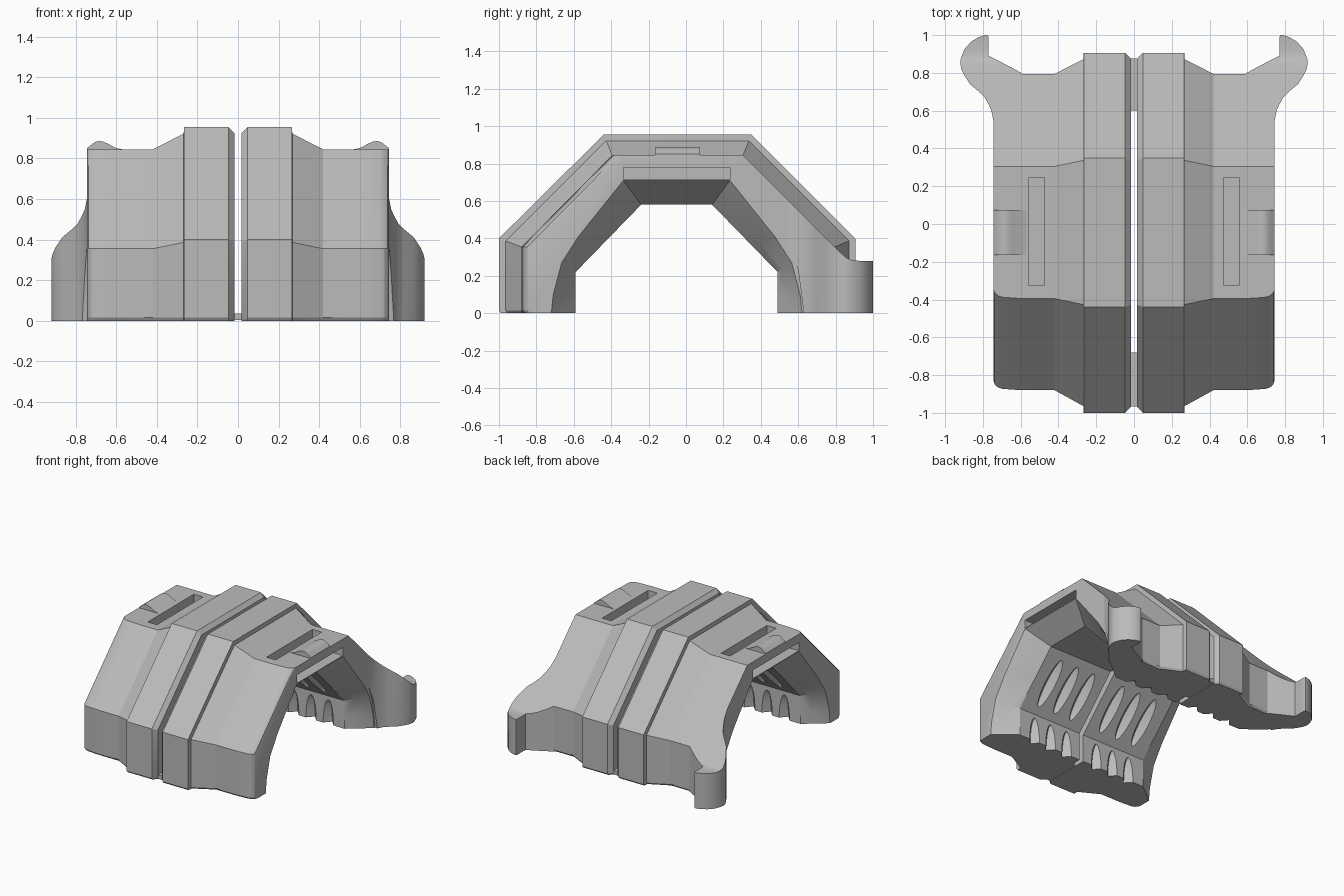
import bpy, bmesh, math
from mathutils import Vector, Matrix

cube = bpy.data.objects.get("Cube")
if cube:
    bpy.data.objects.remove(cube)

grey = bpy.data.materials.new("plain grey")
grey.use_nodes = True
COLOUR = (0.5, 0.5, 0.5, 1)
grey.diffuse_color = COLOUR
grey.node_tree.nodes["Principled BSDF"].inputs["Base Color"].default_value = COLOUR


def make(name, bm):
    bmesh.ops.recalc_face_normals(bm, faces=bm.faces)
    mesh = bpy.data.meshes.new(name)
    bm.to_mesh(mesh)
    bm.free()
    mesh.materials.append(grey)
    ob = bpy.data.objects.new(name, mesh)
    bpy.context.collection.objects.link(ob)
    return ob


def loft(name, rings):
    """Skin a row of equal point rings and cap both ends."""
    bm = bmesh.new()
    rows = [[bm.verts.new(p) for p in ring] for ring in rings]
    for a, b in zip(rows, rows[1:]):
        for i in range(len(a)):
            j = (i + 1) % len(a)
            bm.faces.new((a[i], a[j], b[j], b[i]))
    bm.faces.new(rows[0])
    bm.faces.new(rows[-1])
    return make(name, bm)


def add_box(bm, lo, hi):
    lo, hi = Vector(lo), Vector(hi)
    size = hi - lo
    m = Matrix.Translation((lo + hi) / 2) @ Matrix.Diagonal((*size, 1))
    bmesh.ops.create_cube(bm, size=1, matrix=m)


def finish(ob, mirror=True, angle=25):
    bpy.ops.object.select_all(action='DESELECT')
    ob.select_set(True)
    bpy.context.view_layer.objects.active = ob
    if mirror:
        mod = ob.modifiers.new("mirror", 'MIRROR')
        mod.use_mirror_merge = False
    for mod in list(ob.modifiers):
        bpy.ops.object.modifier_apply(modifier=mod.name)
    bpy.ops.object.shade_smooth_by_angle(angle=math.radians(angle))


def mix(a, b, t):
    return [Vector(p).lerp(Vector(q), t) for p, q in zip(a, b)]


# Arch outlines in y, z: raised ridge, lower flank, inner pad and flared mouth
RIDGE = [(-.99, 0), (-1, .015), (-1, .4), (-.44, .955),
         (.35, .955), (.905, .4), (.905, .015), (.895, 0)]
FLANK = [(-.87, 0), (-.88, .015), (-.88, .355), (-.395, .845),
         (.305, .845), (.795, .355), (.795, .015), (.785, 0)]
PAD = [(.415, 0), (.415, .1), (.415, .22), (.24, .40), (.19, .58)]
PAD = [(.54, 0), (.54, .1), (.54, .22), (.365, .40), (.19, .58)]
MOUTH = [(.67, 0), (.66, .1), (.615, .27), (.525, .41), (.285, .71)]
MID = -.05

# Stations: x, drop from ridge to flank, mouth flare, front corner rounding
STATIONS = [(.017, .27, 0, 0), (.047, 0, 0, 0), (.266, 0, 0, 0),
            (.268, .3, 0, 0), (.42, 1, 0, 0), (.58, 1, 0, 0),
            (.64, 1, .36, .003), (.70, 1, .73, .008), (.722, 1, .86, .016),
            (.738, 1, .96, .032), (.745, 1, 1, .055)]


def section(x, drop, flare, rounding):
    outer = mix(RIDGE, FLANK, drop)
    for p in outer[:4]:
        p.x += rounding
    half = mix(PAD, MOUTH, flare)
    inner = [(MID + p.x, p.y) for p in half]
    inner += [(MID - p.x, p.y) for p in reversed(half)]
    return [(x, y, z) for y, z in [tuple(p) for p in outer] + inner]


shell = loft("arch_shell", [section(*s) for s in STATIONS])

# Strap channel: enters from the side and turns up through the top
cut = bmesh.new()
add_box(cut, (.475, -.335, .715), (.80, .235, .78))
channel = make("side_channel_cutter", cut)
cut = bmesh.new()
add_box(cut, (.475, -.325, .72), (.555, .245, 1.0))
top_slot = make("top_slot_cutter", cut)

# Pointed grooves across the inner pads, on the slopes and the feet
cut = bmesh.new()
for x in (.14, .29, .44):
    for side in (-1, 1):
        for y, z, tilt, length in ((.365, .40, math.pi / 4, .19), (.54, 0, 0, .19)):
            m = (Matrix.Translation((x, MID + side * y, z))
                 @ Matrix.Rotation(side * tilt, 4, 'X')
                 @ Matrix.Diagonal((.045, .05, length, 1)))
            bmesh.ops.create_uvsphere(cut, u_segments=4, v_segments=16, radius=1, matrix=m)
grooves = make("pad_groove_cutter", cut)

cutters = (channel, top_slot, grooves)
for c in cutters:
    c.hide_render = True
    mod = shell.modifiers.new("cut", 'BOOLEAN')
    mod.operation, mod.solver, mod.object = 'DIFFERENCE', 'EXACT', c
finish(shell)
for c in cutters:
    bpy.data.objects.remove(c)

# Rear horns: y, inner x, outer x, top z, bottom z
HORN = [(.55, .70, .745, .60, .36), (.60, .70, .755, .55, .23),
        (.63, .70, .768, .52, .0), (.67, .70, .79, .48, 0),
        (.70, .70, .82, .45, 0), (.74, .70, .868, .41, 0),
        (.79, .58, .90, .36, 0), (.82, .633, .914, .33, 0),
        (.85, .69, .92, .302, 0), (.87, .73, .918, .29, 0),
        (.89, .77, .912, .283, 0), (.93, .77, .895, .28, 0),
        (.965, .77, .862, .28, 0), (.988, .77, .825, .28, 0),
        (1.0, .775, .79, .28, 0)]
horn = loft("rear_horn", [[(a, y, lo), (b, y, lo), (b, y, hi), (a, y, hi)]
                          for y, a, b, hi, lo in HORN])
finish(horn, angle=40)

# Small rounded hump on top of each flank
HUMP = [(.56, .84), (.57, .845), (.60, .851), (.64, .872), (.665, .883),
        (.685, .886), (.705, .881), (.725, .866), (.745, .85), (.745, .84)]
hump = loft("top_hump", [[(x, y, z) for x, z in HUMP] for y in (-.165, .075)])
finish(hump, angle=35)

# Thin plates joining the two halves at the feet
bm = bmesh.new()
add_box(bm, (-.03, -.965, .004), (.03, -.68, .035))
add_box(bm, (-.03, .60, .004), (.03, .875, .035))
finish(make("foot_links", bm), mirror=False)
